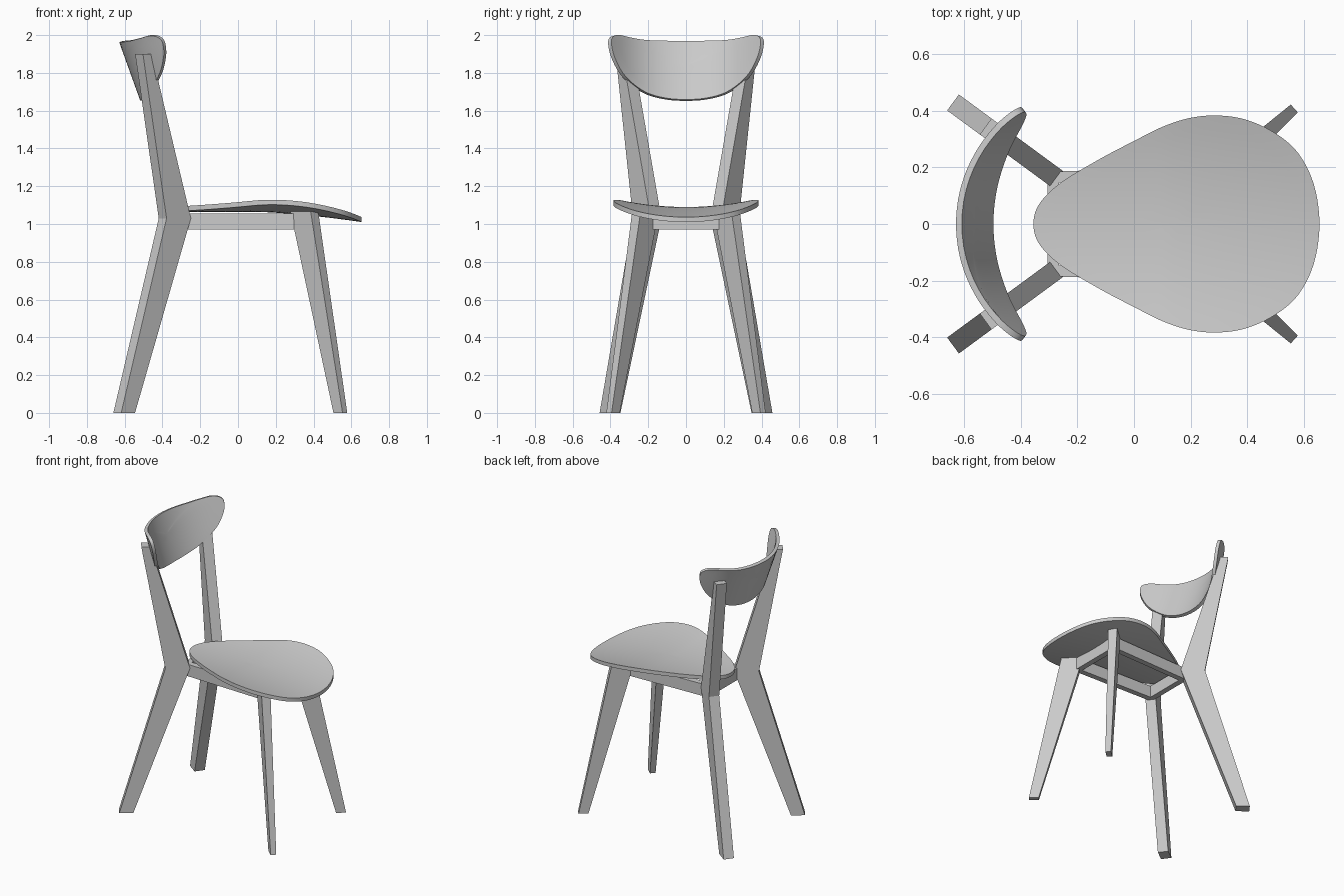
import bpy, bmesh, math
from mathutils import Vector

if "Cube" in bpy.data.objects:
    bpy.data.objects.remove(bpy.data.objects["Cube"])


def finish(name, bm, smooth=False):
    bmesh.ops.recalc_face_normals(bm, faces=bm.faces)
    me = bpy.data.meshes.new(name)
    bm.to_mesh(me)
    bm.free()
    ob = bpy.data.objects.new(name, me)
    bpy.context.collection.objects.link(ob)
    if smooth:
        bpy.ops.object.select_all(action='DESELECT')
        ob.select_set(True)
        bpy.context.view_layer.objects.active = ob
        bpy.ops.object.shade_smooth_by_angle(angle=math.radians(35))
    return ob


def closed_spline(pts, steps=5):
    # Catmull-Rom through a closed loop of 2D points
    out, n = [], len(pts)
    for i in range(n):
        a, b, c, d = (Vector(pts[(i + k) % n]) for k in (-1, 0, 1, 2))
        for s in range(steps):
            t = s / steps
            out.append(0.5 * (2 * b + (c - a) * t + (2 * a - 5 * b + 4 * c - d) * t * t
                              + (3 * b - a - 3 * c + d) * t ** 3))
    return out


def mirrored(half, axis):
    # complete a half outline whose first and last points lie on the axis
    other = [tuple(-v if i == axis else v for i, v in enumerate(p)) for p in half[-2:0:-1]]
    return half + other


def shell(name, outline, centre, place, rings=8):
    # curved sheet: rings shrinking to a centre, on two layers, joined by a rim
    bm = bmesh.new()
    c, n, rims = Vector(centre), len(outline), []
    for layer in (0, 1):
        loops = [[bm.verts.new(place(*(c + (p - c) * (r / rings)), layer)) for p in outline]
                 for r in range(rings, 0, -1)]
        mid = bm.verts.new(place(*c, layer))
        for a, b in zip(loops, loops[1:]):
            for i in range(n):
                bm.faces.new((a[i], a[(i + 1) % n], b[(i + 1) % n], b[i]))
        for i in range(n):
            bm.faces.new((loops[-1][i], loops[-1][(i + 1) % n], mid))
        rims.append(loops[0])
    for i in range(n):
        j = (i + 1) % n
        bm.faces.new((rims[0][i], rims[0][j], rims[1][j], rims[1][i]))
    return finish(name, bm, True)


def plank(name, profile, base, angle, side):
    # (distance, height, half thickness) profile standing on a diagonal plan line
    bm = bmesh.new()
    u = Vector((math.cos(angle), math.sin(angle)))
    w = Vector((-u.y, u.x))
    loops = []
    for s in (-1, 1):
        loop = []
        for d, z, h in profile:
            p = Vector(base) + u * d + w * (h * s)
            loop.append(bm.verts.new((p.x, p.y * side, z)))
        bm.faces.new(loop)
        loops.append(loop)
    n = len(profile)
    for i in range(n):
        j = (i + 1) % n
        bm.faces.new((loops[0][i], loops[0][j], loops[1][j], loops[1][i]))
    return finish(name, bm)


def rail(name, a, b, side=1):
    d = Vector(b) - Vector(a)
    length, h = d.length, 0.02
    prof = [(0, 0.97, h), (length, 0.97, h), (length, 1.055, h), (0, 1.055, h)]
    return plank(name, prof, a, math.atan2(d.y, d.x), side)


# Seat: egg outline, dished across and dropping at the front
seat_half = [(-0.355, 0), (-0.335, 0.07), (-0.26, 0.145), (-0.12, 0.23), (0.0, 0.293),
             (0.1, 0.343), (0.2, 0.375), (0.3, 0.383), (0.4, 0.367), (0.5, 0.32),
             (0.58, 0.25), (0.635, 0.14), (0.655, 0)]


def seat_place(x, y, layer):
    return (x, y, 1.09 - 0.13 * max(0, x - 0.1) ** 1.5 + 0.3 * y * y - 0.026 * layer)


shell("seat", closed_spline(mirrored(seat_half, 1)), (0.15, 0), seat_place)

# Backrest: curved and leaning panel, outline in (y, z)
back_half = [(0, 1.962), (0.2, 1.966), (0.3, 1.98), (0.37, 1.996), (0.405, 1.985),
             (0.412, 1.95), (0.395, 1.88), (0.35, 1.795), (0.28, 1.727), (0.2, 1.682),
             (0.1, 1.658), (0, 1.652)]


def back_place(y, z, layer):
    x = -0.628 + 0.36 * (1.96 - z) + y * y + 2 * y ** 4
    slope = 2 * y + 8 * y ** 3
    nrm = Vector((1, -slope, 0.36)).normalized()
    return Vector((x, y, z)) + nrm * (0.022 * layer)


shell("backrest", closed_spline(mirrored(back_half, 0)), (0, 1.83), back_place)

# Legs and side rails, mirrored across the middle
T = 0.035
back_profile = [(0.367, 0, T), (0.458, 0, T), (0.16, 1.03, T), (0.315, 1.9, T),
                (0.256, 1.9, T), (0.0, 1.03, T)]
front_profile = [(-0.065, 0, 0.0185), (0, 0, 0.0185), (-0.217, 1.065, 0.03),
                 (-0.361, 1.065, 0.03)]
for side, label in ((1, "left"), (-1, "right")):
    plank(f"back_leg_{label}", back_profile, (-0.27, 0.158), math.radians(143.7), side)
    plank(f"front_leg_{label}", front_profile, (0.566, 0.408), math.radians(42), side)
    rail(f"side_rail_{label}", (-0.29, 0.165), (0.33, 0.185), side)

# Cross rails
rail("front_rail", (0.33, -0.205), (0.33, 0.205))
rail("back_rail", (-0.285, -0.16), (-0.285, 0.16))
